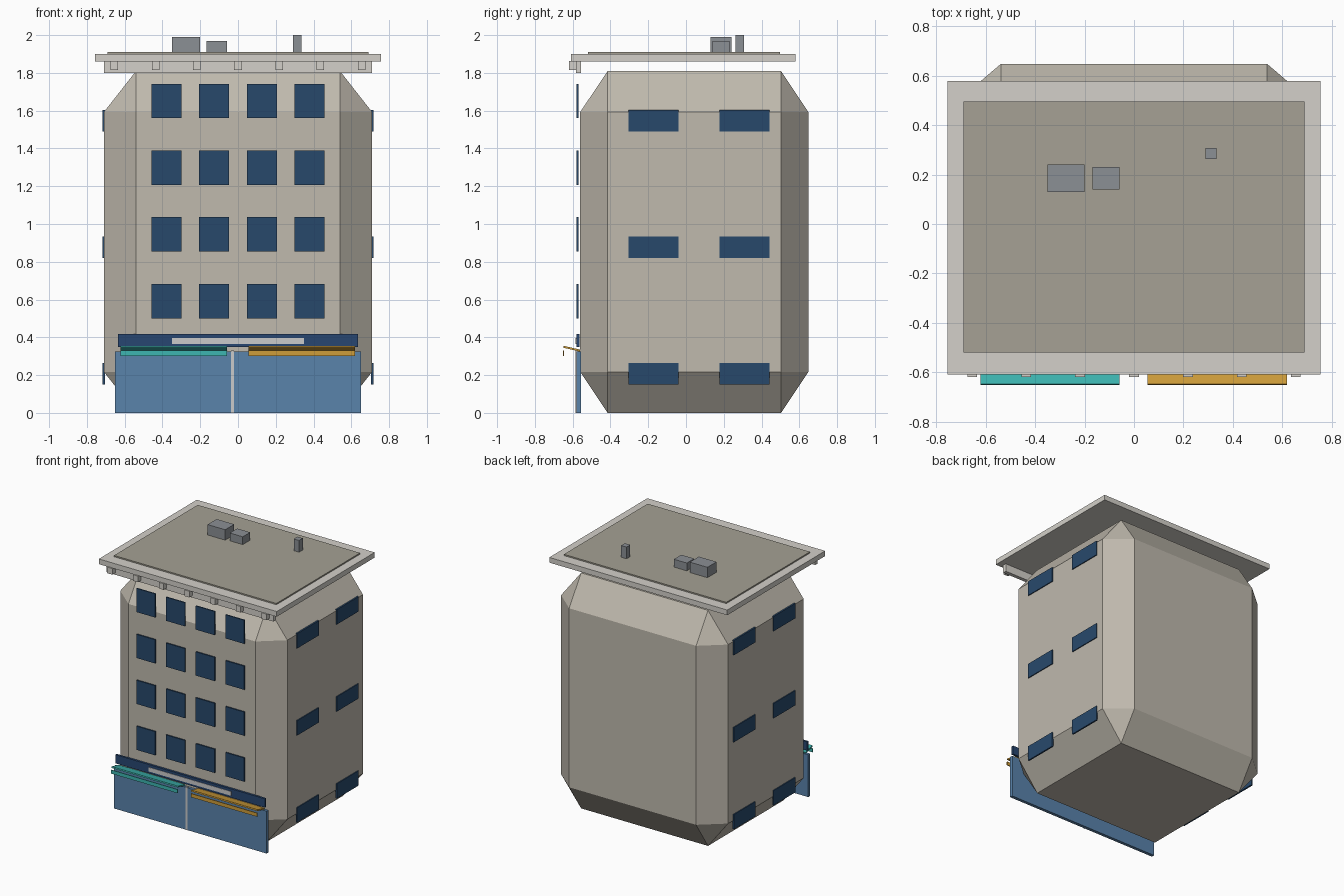
import bpy, bmesh, math
from mathutils import Matrix, Vector

if "Cube" in bpy.data.objects:
    bpy.data.objects.remove(bpy.data.objects["Cube"])


def material(name, rgb):
    m = bpy.data.materials.new(name)
    m.diffuse_color = (*[(c / 255) ** 2.2 for c in rgb], 1)
    m.use_nodes = True
    m.node_tree.nodes["Principled BSDF"].inputs["Base Color"].default_value = m.diffuse_color
    return m


STONE = material("stone", (190, 184, 172))
TRIM = material("trim", (210, 207, 200))
ROOF = material("roof_felt", (164, 160, 147))
METAL = material("metal", (138, 142, 147))
GLASS = material("window_glass", (44, 74, 107))
SHOP = material("shop_glass", (90, 130, 170))
NAVY = material("sign_blue", (44, 72, 112))
WHITE = material("white", (220, 220, 220))
TEAL = material("teal", (64, 180, 175))
AMBER = material("amber", (206, 156, 60))


def box(name, x, y, z, mat, bevel=0.0, tilt=0.0):
    """Box from axis ranges; bevel is a fraction of each side."""
    bm = bmesh.new()
    bmesh.ops.create_cube(bm, size=1)
    if bevel:
        bmesh.ops.bevel(bm, geom=bm.edges[:], offset=bevel, segments=1,
                        affect='EDGES', profile=0.5)
    bmesh.ops.scale(bm, vec=(x[1] - x[0], y[1] - y[0], z[1] - z[0]), verts=bm.verts)
    bmesh.ops.rotate(bm, matrix=Matrix.Rotation(tilt, 3, 'X'), verts=bm.verts)
    me = bpy.data.meshes.new(name)
    bm.to_mesh(me)
    bm.free()
    me.materials.append(mat)
    ob = bpy.data.objects.new(name, me)
    ob.location = Vector((sum(x), sum(y), sum(z))) / 2
    bpy.context.collection.objects.link(ob)
    return ob


# Main block with wide chamfers
box("building_body", (-.71, .71), (-.56, .648), (0, 1.81), STONE, bevel=.12)

# Roof slab, felt and front cornice with brackets
box("roof_slab", (-.756, .756), (-.61, .58), (1.86, 1.90), TRIM)
box("roof_felt", (-.69, .69), (-.52, .497), (1.89, 1.91), ROOF)
box("cornice", (-.71, .71), (-.583, -.555), (1.80, 1.862), TRIM)
for i in range(7):
    cx = (i - 3) * .2183
    box("cornice_bracket", (cx - .02, cx + .02), (-.62, -.58), (1.815, 1.862), TRIM)

# Rooftop equipment
box("roof_unit_large", (-.35, -.20), (.13, .24), (1.905, 1.99), METAL)
box("roof_unit_small", (-.168, -.058), (.14, .23), (1.905, 1.97), METAL)
box("roof_vent", (.29, .335), (.263, .308), (1.905, 2.0), METAL)

# Front windows: four floors of four
for row in range(4):
    for col in range(4):
        cx, cz = (col - 1.5) * .2527, .592 + row * .353
        box("front_window", (cx - .08, cx + .08), (-.58, -.57),
            (cz - .091, cz + .091), GLASS)

# Side windows, mirrored left and right
for s in (-1, 1):
    for row in range(3):
        for cy in (-.173, .31):
            cx, cz = s * .711, .208 + row * .669
            box("side_window", (cx - .006, cx + .006), (cy - .132, cy + .132),
                (cz - .057, cz + .057), GLASS)

# Shopfront and sign band
box("shopfront", (-.65, .65), (-.58, -.556), (0, .325), SHOP)
box("shop_mullion", (-.038, -.022), (-.584, -.57), (0, .33), WHITE)
box("sign_band", (-.635, .635), (-.581, -.565), (.35, .417), NAVY)
box("sign_panel", (-.35, .35), (-.584, -.575), (.365, .397), WHITE)

# Awnings: tilted canopy and hanging valance
for x, mat in (((-.622, -.058), TEAL), ((.055, .62), AMBER)):
    box("awning_canopy", x, (-.65, -.56), (.335, .345), mat, tilt=-math.radians(13))
    box("awning_valance", x, (-.652, -.646), (.302, .33), mat)
